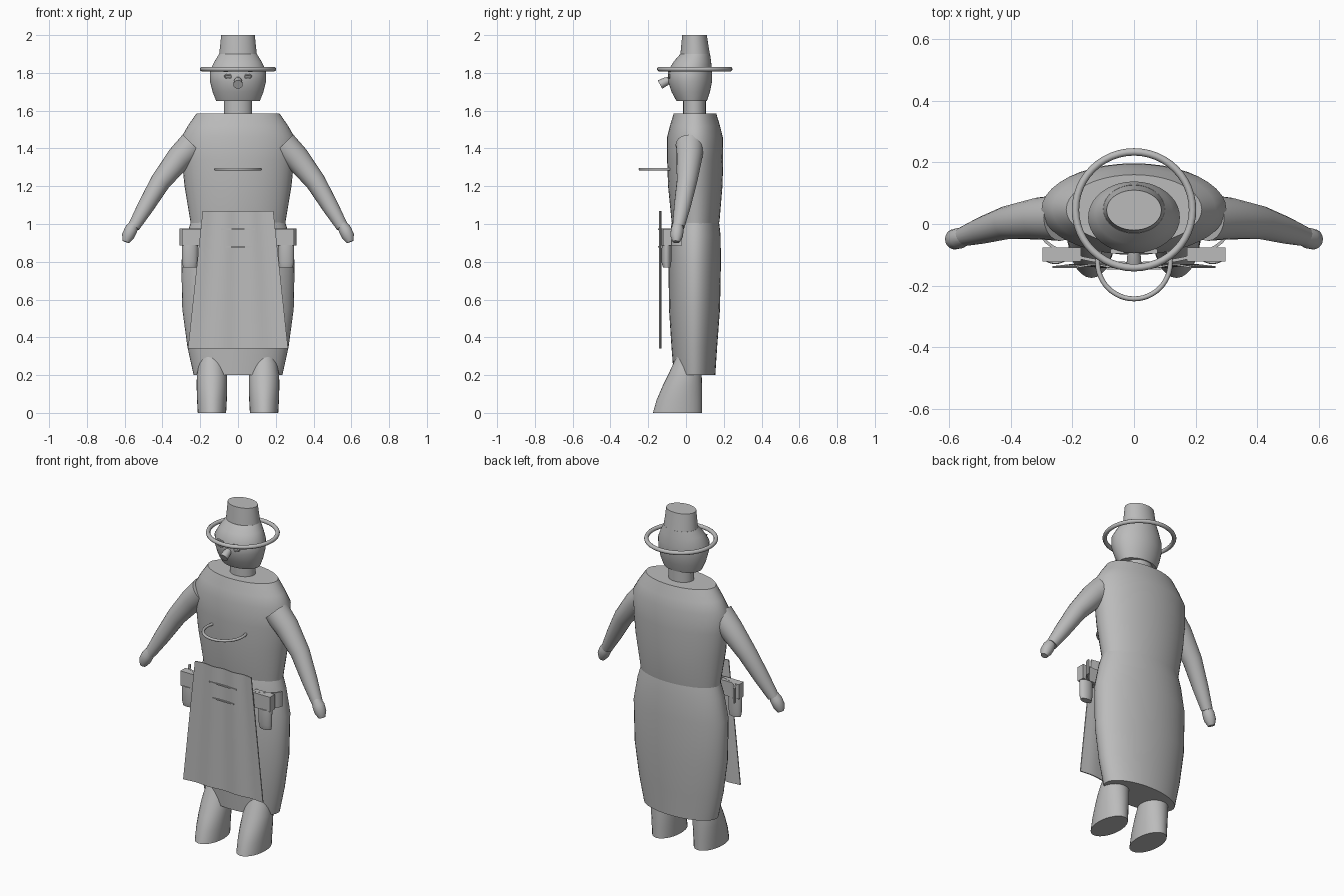
import bpy, bmesh, math
from mathutils import Vector

cube = bpy.data.objects.get("Cube")
if cube:
    bpy.data.objects.remove(cube)

GREY = (0.5, 0.5, 0.5, 1)
clay = bpy.data.materials.new("plain grey")
clay.use_nodes = True
clay.diffuse_color = GREY
clay.node_tree.nodes["Principled BSDF"].inputs["Base Color"].default_value = GREY


def finish(name, bm, angle=35):
    bmesh.ops.recalc_face_normals(bm, faces=bm.faces)
    mesh = bpy.data.meshes.new(name)
    bm.to_mesh(mesh)
    bm.free()
    obj = bpy.data.objects.new(name, mesh)
    bpy.context.collection.objects.link(obj)
    mesh.materials.append(clay)
    bpy.ops.object.select_all(action='DESELECT')
    obj.select_set(True)
    bpy.context.view_layer.objects.active = obj
    bpy.ops.object.shade_smooth_by_angle(angle=math.radians(angle))
    return obj


def skin(name, rings, angle=35):
    """Bridge equal rings of points and cap both ends."""
    bm = bmesh.new()
    loops = [[bm.verts.new(p) for p in ring] for ring in rings]
    n = len(loops[0])
    for a, b in zip(loops, loops[1:]):
        for i in range(n):
            j = (i + 1) % n
            bm.faces.new((a[i], a[j], b[j], b[i]))
    bm.faces.new(loops[0])
    bm.faces.new(loops[-1])
    return finish(name, bm, angle)


def angles(n):
    return [2 * math.pi * i / n for i in range(n)]


def stack(name, levels, x=0, n=40, angle=35):
    """Elliptical levels: (z, half width, front y, back y)."""
    return skin(name, [[(x + w * math.cos(t), (f + b) / 2 + (b - f) / 2 * math.sin(t), z)
                        for t in angles(n)] for z, w, f, b in levels], angle)


def limb(name, stations, n=20, angle=45):
    """Round tube through (centre, radius) stations."""
    pts = [Vector(c) for c, r in stations]
    rings = []
    for i, (c, r) in enumerate(stations):
        d = (pts[min(i + 1, len(pts) - 1)] - pts[max(i - 1, 0)]).normalized()
        u = d.cross(Vector((0, 1, 0))).normalized()
        v = d.cross(u)
        rings.append([pts[i] + r * (u * math.cos(t) + v * math.sin(t)) for t in angles(n)])
    return skin(name, rings, angle)


def ring(name, centre, rx, ry, tube, upright=False, n=48):
    bm = bmesh.new()
    grid = []
    for a in angles(n):
        row = []
        for t in angles(10):
            k, h = tube * math.cos(t), tube * math.sin(t)
            p, q = (rx + k) * math.cos(a), (ry + k) * math.sin(a)
            offset = Vector((p, h, q)) if upright else Vector((p, q, h))
            row.append(bm.verts.new(Vector(centre) + offset))
        grid.append(row)
    for i in range(n):
        a, b = grid[i], grid[(i + 1) % n]
        for j in range(10):
            k = (j + 1) % 10
            bm.faces.new((a[j], b[j], b[k], a[k]))
    return finish(name, bm, 60)


def box(name, centre, size):
    bm = bmesh.new()
    bmesh.ops.create_cube(bm, size=1)
    for v in bm.verts:
        v.co = Vector(centre) + Vector(a * b for a, b in zip(v.co, size))
    return finish(name, bm)


# Body
stack("torso", [(0.98, 0.25, -0.07, 0.17), (1.02, 0.253, -0.077, 0.178),
                (1.2, 0.283, -0.095, 0.193), (1.34, 0.297, -0.1, 0.197),
                (1.46, 0.3, -0.1, 0.195), (1.52, 0.265, -0.085, 0.18),
                (1.585, 0.22, -0.065, 0.16)])
stack("skirt", [(0.2, 0.235, -0.065, 0.155), (0.35, 0.268, -0.077, 0.165),
                (0.55, 0.295, -0.09, 0.18), (0.8, 0.3, -0.093, 0.185),
                (0.94, 0.272, -0.087, 0.183), (1.01, 0.25, -0.075, 0.175)])
stack("neck", [(1.56, 0.075, -0.015, 0.105), (1.67, 0.075, -0.015, 0.105)])

# Head and hat
stack("head", [(1.65, 0.115, -0.05, 0.11), (1.7, 0.135, -0.077, 0.127),
               (1.755, 0.148, -0.095, 0.138), (1.81, 0.149, -0.095, 0.138),
               (1.86, 0.125, -0.065, 0.133), (1.9, 0.1, -0.03, 0.127)])
stack("hat_crown", [(1.895, 0.1, -0.03, 0.127), (1.95, 0.094, -0.025, 0.118),
                    (2.0, 0.089, -0.02, 0.11)])
ring("hat_brim", (0, 0.046, 1.82), 0.19, 0.188, 0.012)
limb("nose", [((0, -0.08, 1.765), 0.016), ((0, -0.105, 1.755), 0.022),
              ((0, -0.138, 1.738), 0.025)])

# Apron with soft folds, as a thin closed strip
def apron_ring(z, half):
    steps = [i / 12 - 1 for i in range(25)]
    fold = [(half * s, -0.136 + 0.004 * math.cos(9 * s), z) for s in steps]
    return [(x, y - 0.003, h) for x, y, h in fold] + [(x, y + 0.003, h) for x, y, h in reversed(fold)]


skin("apron", [apron_ring(0.34 + 0.73 * k / 8, 0.265 - 0.078 * k / 8) for k in range(9)])
for z, half in ((0.972, 0.09), (0.88, 0.073)):
    box("apron_seam", (0, -0.143, z), (2 * half, 0.008, 0.007))

# Chest loop
ring("chest_loop", (0, -0.125, 1.29), 0.118, 0.118, 0.008)

# Belt strap curving round the front
bm = bmesh.new()
rows = []
for i in range(33):
    t = math.pi * i / 32
    c, s = math.cos(t), math.sin(t)
    rows.append([bm.verts.new((r * c, -0.02 - (r - 0.195) * s, z))
                 for r, z in ((0.298, 0.885), (0.309, 0.885), (0.309, 0.975), (0.298, 0.975))])
for a, b in zip(rows, rows[1:]):
    for i in range(4):
        j = (i + 1) % 4
        bm.faces.new((a[i], a[j], b[j], b[i]))
bm.faces.new(rows[0])
bm.faces.new(rows[-1])
finish("belt_strap", bm)

# Paired parts
for side, s in (("left", 1), ("right", -1)):
    limb(side + "_arm", [((s * 0.24, 0.02, 1.42), 0.075), ((s * 0.31, 0.018, 1.35), 0.068),
                         ((s * 0.41, 0.005, 1.225), 0.054), ((s * 0.49, -0.02, 1.09), 0.044),
                         ((s * 0.552, -0.04, 0.985), 0.032)])
    limb(side + "_hand", [((s * 0.54, -0.042, 1.015), 0.022), ((s * 0.566, -0.046, 0.97), 0.034),
                          ((s * 0.583, -0.05, 0.935), 0.033), ((s * 0.594, -0.052, 0.905), 0.019)])
    stack(side + "_boot", [(0, 0.075, -0.175, 0.085), (0.07, 0.079, -0.155, 0.085),
                           (0.14, 0.081, -0.125, 0.085), (0.2, 0.08, -0.095, 0.083),
                           (0.26, 0.07, -0.068, 0.08), (0.33, 0.05, -0.035, 0.07)], x=s * 0.138, n=28)
    box(side + "_belt_box", (s * 0.235, -0.099, 0.93), (0.125, 0.046, 0.088))
    stack(side + "_pouch", [(0.77, 0.036, -0.122, -0.082), (0.8, 0.041, -0.13, -0.078),
                            (0.89, 0.042, -0.128, -0.078)], x=s * 0.255, n=24)
    ring(side + "_eye", (s * 0.052, -0.089, 1.782), 0.018, 0.009, 0.004, True, 24)
    box(side + "_eyebrow", (s * 0.054, -0.088, 1.809), (0.044, 0.014, 0.006))
